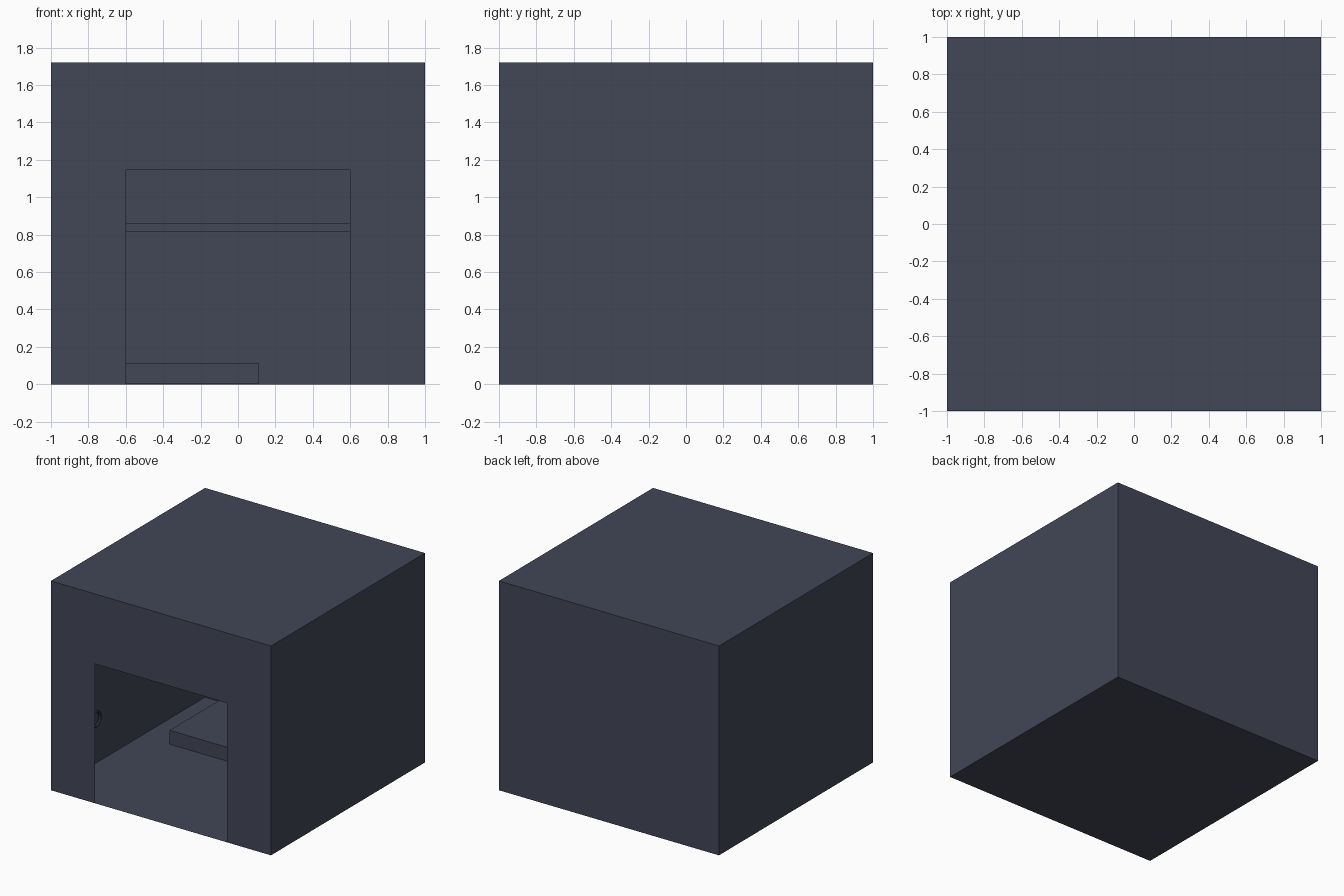
import bpy, bmesh, math

if "Cube" in bpy.data.objects:
    bpy.data.objects.remove(bpy.data.objects["Cube"])

H = 1.72                      # overall height
DOOR_W, DOOR_H = 0.6, 1.145   # half width and height of the doorway

slate = bpy.data.materials.new("dark slate")
slate.diffuse_color = (0.054, 0.063, 0.093, 1)
slate.use_nodes = True
slate.node_tree.nodes["Principled BSDF"].inputs["Base Color"].default_value = slate.diffuse_color


def finish(name, bm):
    mesh = bpy.data.meshes.new(name)
    bm.to_mesh(mesh)
    bm.free()
    mesh.materials.append(slate)
    obj = bpy.data.objects.new(name, mesh)
    bpy.context.collection.objects.link(obj)
    return obj


def sheet(name, points):
    bm = bmesh.new()
    bm.faces.new([bm.verts.new(p) for p in points])
    return finish(name, bm)


def box(name, x0, x1, y0, y1, z0, z1):
    bm = bmesh.new()
    bmesh.ops.create_cube(bm, size=1)
    for v in bm.verts:
        v.co = ((x0 + x1) / 2 + v.co.x * (x1 - x0),
                (y0 + y1) / 2 + v.co.y * (y1 - y0),
                (z0 + z1) / 2 + v.co.z * (z1 - z0))
    return finish(name, bm)


# Thin shell: floor, roof, back and side walls
sheet("floor", [(-1, -1, 0), (-1, 1, 0), (1, 1, 0), (1, -1, 0)])
sheet("roof", [(-1, -1, H), (1, -1, H), (1, 1, H), (-1, 1, H)])
sheet("back_wall", [(1, 1, 0), (-1, 1, 0), (-1, 1, H), (1, 1, H)])
sheet("right_wall", [(1, -1, 0), (1, 1, 0), (1, 1, H), (1, -1, H)])
sheet("left_wall", [(-1, 1, 0), (-1, -1, 0), (-1, -1, H), (-1, 1, H)])

# Front wall with the doorway left open
outline = [(-1, 0), (-DOOR_W, 0), (-DOOR_W, DOOR_H), (DOOR_W, DOOR_H),
           (DOOR_W, 0), (1, 0), (1, H), (-1, H)]
sheet("front_wall", [(x, -1, z) for x, z in outline])

# Low platform on the floor and a full-width shelf at the back
box("platform", -0.74, 0.11, 0.17, 0.998, 0.001, 0.115)
box("shelf", -0.998, 0.998, 0.6, 0.998, 0.815, 0.86)

# Small ring hanging on the left wall
bpy.ops.mesh.primitive_torus_add(major_segments=24, minor_segments=8,
                                 major_radius=0.06, minor_radius=0.012,
                                 location=(-0.98, -0.45, 0.38),
                                 rotation=(0, math.pi / 2, 0))
ring = bpy.context.object
ring.name = "wall_ring"
ring.data.materials.append(slate)
bpy.ops.object.shade_smooth_by_angle()
